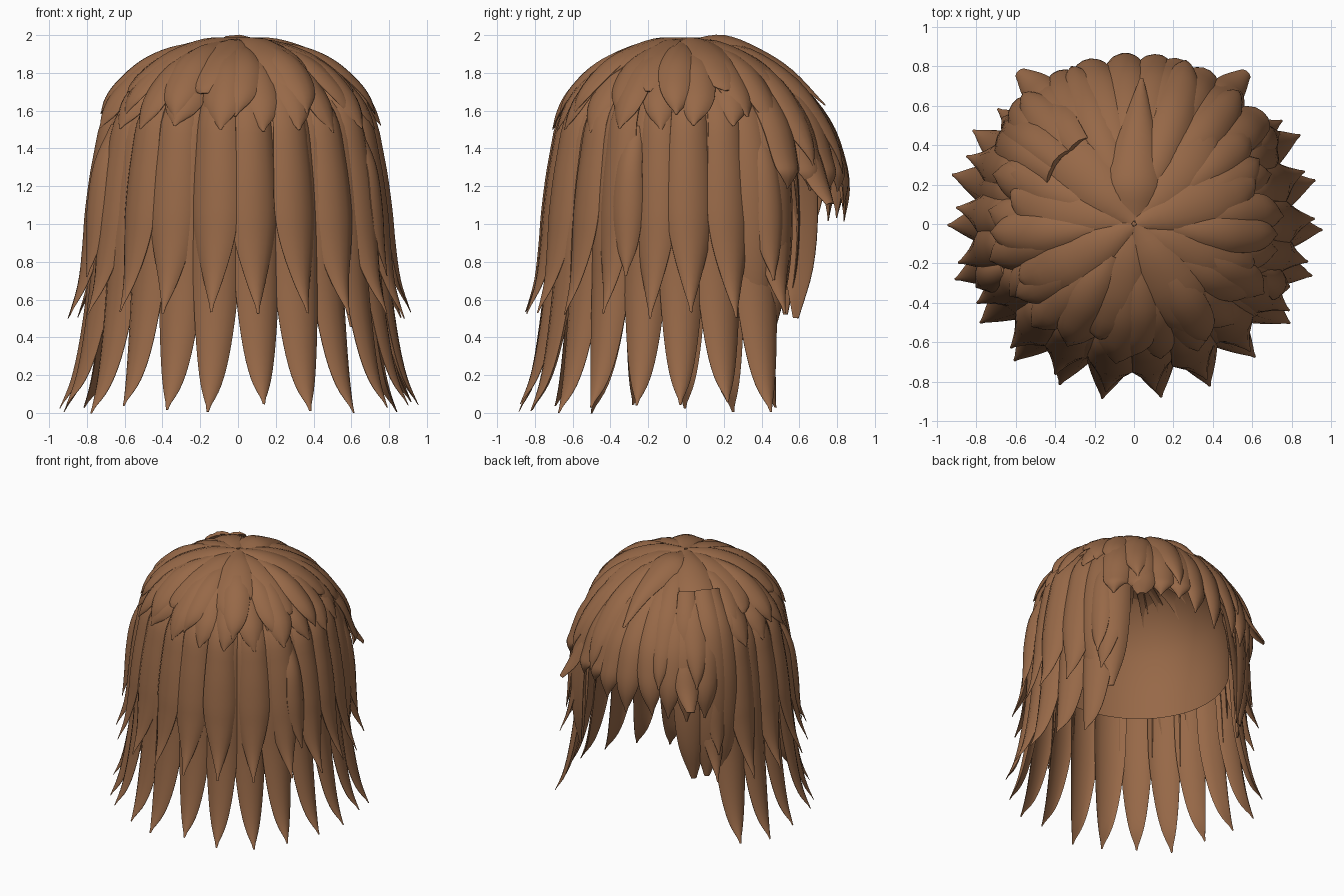
import bpy, bmesh, math, random
from mathutils import Vector, Matrix

if "Cube" in bpy.data.objects:
    bpy.data.objects.remove(bpy.data.objects["Cube"])

random.seed(11)
brown = bpy.data.materials.new("hair brown")
brown.diffuse_color = (0.31, 0.14, 0.064, 1)
brown.use_nodes = True
brown.node_tree.nodes["Principled BSDF"].inputs["Base Color"].default_value = brown.diffuse_color


def finish(bm, name):
    bmesh.ops.recalc_face_normals(bm, faces=bm.faces)
    me = bpy.data.meshes.new(name)
    bm.to_mesh(me)
    bm.free()
    me.materials.append(brown)
    ob = bpy.data.objects.new(name, me)
    bpy.context.collection.objects.link(ob)
    bpy.context.view_layer.objects.active = ob
    ob.select_set(True)
    bpy.ops.object.shade_smooth_by_angle(angle=math.radians(40))
    ob.select_set(False)


def spline(pts, steps=4):
    """Smooth curve through (radius, height, half width) points."""
    p = [Vector(q) for q in pts]
    p = [2 * p[0] - p[1]] + p + [2 * p[-1] - p[-2]]
    out = []
    for i in range(1, len(p) - 2):
        a, b, c, d = p[i - 1:i + 3]
        for k in range(steps):
            t = k / steps
            out.append(0.5 * (2 * b + (c - a) * t + (2 * a - 5 * b + 4 * c - d) * t * t
                              + (3 * b - a - 3 * c + d) * t ** 3))
    return out + [p[-2]]


def squash(v):
    """The head is a little flatter on the -y side."""
    return Vector((v.x, v.y * (0.94 if v.y < 0 else 1), v.z))


def lock(bm, angle, pts, twist=0, sweep=0, bulge=0.48, thick=0.02, lift=0):
    """One lens-shaped hair lock; angle 0 points to -y, 90 to +x."""
    curve = spline(pts)
    n = len(curve) - 1
    span = (-1, -0.85, -0.5, 0, 0.5, 0.85, 1)
    rings = []
    for i, q in enumerate(curve):
        a = math.radians(angle + sweep * (i / n) ** 2)
        out = Vector((math.sin(a), -math.cos(a), 0))
        side = Vector((math.cos(a), math.sin(a), 0))
        d = curve[min(i + 1, n)] - curve[max(i - 1, 0)]
        tan = (out * d.x + Vector((0, 0, d.y))).normalized()
        side = Matrix.Rotation(math.radians(twist), 3, tan) @ side
        nor = side.cross(tan)
        if nor.dot(out + Vector((0, 0, 0.5))) < 0:
            nor = -nor
        w = max(q.z, 0.006)
        mid = out * q.x + Vector((0, 0, q.y)) + nor * (0.22 * bulge * w + lift)
        th = min(thick, w * 0.4)
        outer = [mid + side * w * s - nor * bulge * w * abs(s) ** 2.5 for s in span]
        inner = [outer[k] - nor * th * (1.15 - span[k] ** 2) for k in range(len(span))]
        rings.append([bm.verts.new(squash(v)) for v in outer + inner[::-1]])
    for r0, r1 in zip(rings, rings[1:]):
        for k in range(len(r0)):
            m = (k + 1) % len(r0)
            bm.faces.new((r0[k], r0[m], r1[m], r1[k]))
    bm.faces.new(rings[0])
    bm.faces.new(rings[-1])


def layer(name, angles, pts, drop=0.03, twist=7, lift=0.012, **kw):
    """A row of locks with varied tips, every other one raised."""
    bm = bmesh.new()
    for j, a in enumerate(angles):
        low = random.uniform(0, drop)
        varied = [(r, z - low * (i / (len(pts) - 1)) ** 2, w) for i, (r, z, w) in enumerate(pts)]
        lock(bm, a, varied, twist * random.choice((-1, 1)), random.uniform(-2, 2),
             lift=lift * (j % 2), **kw)
    finish(bm, name)


# Scalp cap with the face opening towards +y
bm = bmesh.new()
prof = spline([(0.001, 1.92, 0), (0.3, 1.86, 0), (0.48, 1.73, 0), (0.6, 1.56, 0),
               (0.66, 1.38, 0), (0.685, 1.2, 0), (0.69, 0.99, 0)], 3)
seg = 48
rows = [[bm.verts.new(squash(Vector((q.x * math.sin(k * math.tau / seg),
                                     -q.x * math.cos(k * math.tau / seg), q.y))))
         for k in range(seg)] for q in prof]
for i in range(len(rows) - 1):
    for k in range(seg):
        off = abs(k + 0.5 - seg / 2) * 360 / seg
        if off < 56 and prof[i + 1].y < 1.38:
            continue
        m = (k + 1) % seg
        bm.faces.new((rows[i][k], rows[i][m], rows[i + 1][m], rows[i + 1][k]))
finish(bm, "scalp_cap")

# Long bottom locks
layer("long_locks", [-120 + 16 * k for k in range(16)],
      [(0.15, 1.88, 0.05), (0.45, 1.79, 0.09), (0.66, 1.58, 0.11), (0.73, 1.3, 0.12),
       (0.765, 1.0, 0.125), (0.785, 0.7, 0.12), (0.83, 0.4, 0.093), (0.88, 0.2, 0.056),
       (0.945, 0.06, 0.0)], drop=0.07, twist=6)

# Middle locks
layer("middle_locks", [-129 + 17 * k for k in range(16)],
      [(0.15, 1.91, 0.05), (0.46, 1.81, 0.08), (0.68, 1.6, 0.1), (0.75, 1.35, 0.118),
       (0.79, 1.08, 0.128), (0.81, 0.9, 0.105), (0.845, 0.7, 0.052), (0.905, 0.53, 0.0)],
      drop=0.03, twist=10)

# Locks framing the face
side_lock = [(0.5, 1.8, 0.08), (0.69, 1.58, 0.11), (0.78, 1.3, 0.13), (0.81, 1.0, 0.13),
             (0.8, 0.72, 0.1), (0.76, 0.48, 0.02)]
layer("right_face_locks", [118, 129], side_lock, drop=0.06, twist=10)
layer("left_face_locks", [-122, -132, -142],
      [(r, z + 0.08, w) for r, z, w in side_lock], drop=0.1, twist=10)
short_lock = [(0.7, 1.52, 0.05), (0.79, 1.32, 0.07), (0.825, 1.1, 0.085),
              (0.84, 0.9, 0.06), (0.86, 0.74, 0.0)]
layer("loose_side_locks", [-128, -68, 66, 122], short_lock, drop=0.1, twist=12)

# Fringe over the face, shorter towards +x
bm = bmesh.new()
for k in range(10):
    a = 133 + 10.5 * k
    tip = 1.2 - 0.02 * k + random.uniform(-0.05, 0.04) - (0.08 if k in (5, 6) else 0)
    lock(bm, a, [(0.05, 1.94, 0.05), (0.32, 1.9, 0.09), (0.57, 1.76, 0.115),
                 (0.75, 1.55, 0.12), (0.835, 1.34, 0.1), (0.86, (1.34 + tip) / 2, 0.07),
                 (0.84, tip, 0.0)], random.choice((-9, 9)), random.uniform(-4, 4))
finish(bm, "fringe")
layer("fringe_top_locks", [140, 162, 200, 222],
      [(0.1, 1.95, 0.05), (0.35, 1.91, 0.1), (0.6, 1.76, 0.115), (0.76, 1.57, 0.1),
       (0.84, 1.42, 0.05), (0.86, 1.32, 0.0)], drop=0.08)
# Two outward flicks at the fringe corners
layer("fringe_flicks", [145, 215],
      [(0.7, 1.58, 0.05), (0.81, 1.4, 0.085), (0.88, 1.25, 0.08), (0.96, 1.13, 0.03)])

# Short crown locks with blunt roots and pointed tips
layer("crown_locks", [-128 + 17.1 * k for k in range(16)],
      [(0.2, 1.92, 0.06), (0.36, 1.89, 0.085), (0.52, 1.81, 0.105), (0.645, 1.69, 0.108),
       (0.705, 1.6, 0.075), (0.74, 1.52, 0.0)], drop=0.04, twist=10, lift=0.02)
layer("inner_crown_locks", [-116 + 29 * k for k in range(9)],
      [(0.2, 1.945, 0.06), (0.36, 1.91, 0.1), (0.5, 1.845, 0.12), (0.62, 1.745, 0.11),
       (0.685, 1.665, 0.07), (0.715, 1.59, 0.0)], drop=0.05, twist=10, lift=0.015)

# Broad petals around the whorl
layer("whorl_locks", [-105, -62, -18, 27, 70, 112, 142, 230],
      [(0.01, 1.975, 0.04), (0.2, 1.962, 0.12), (0.4, 1.895, 0.16), (0.54, 1.81, 0.14),
       (0.62, 1.74, 0.08), (0.645, 1.71, 0.02)], drop=0.02, twist=7, bulge=0.38, lift=0.01)

# Raised ridge lock running back over the crown
bm = bmesh.new()
lock(bm, 177, [(0.04, 1.97, 0.11), (0.2, 1.985, 0.15), (0.38, 1.92, 0.12),
               (0.56, 1.81, 0.07), (0.74, 1.63, 0.01)], 4)
finish(bm, "ridge_lock")
